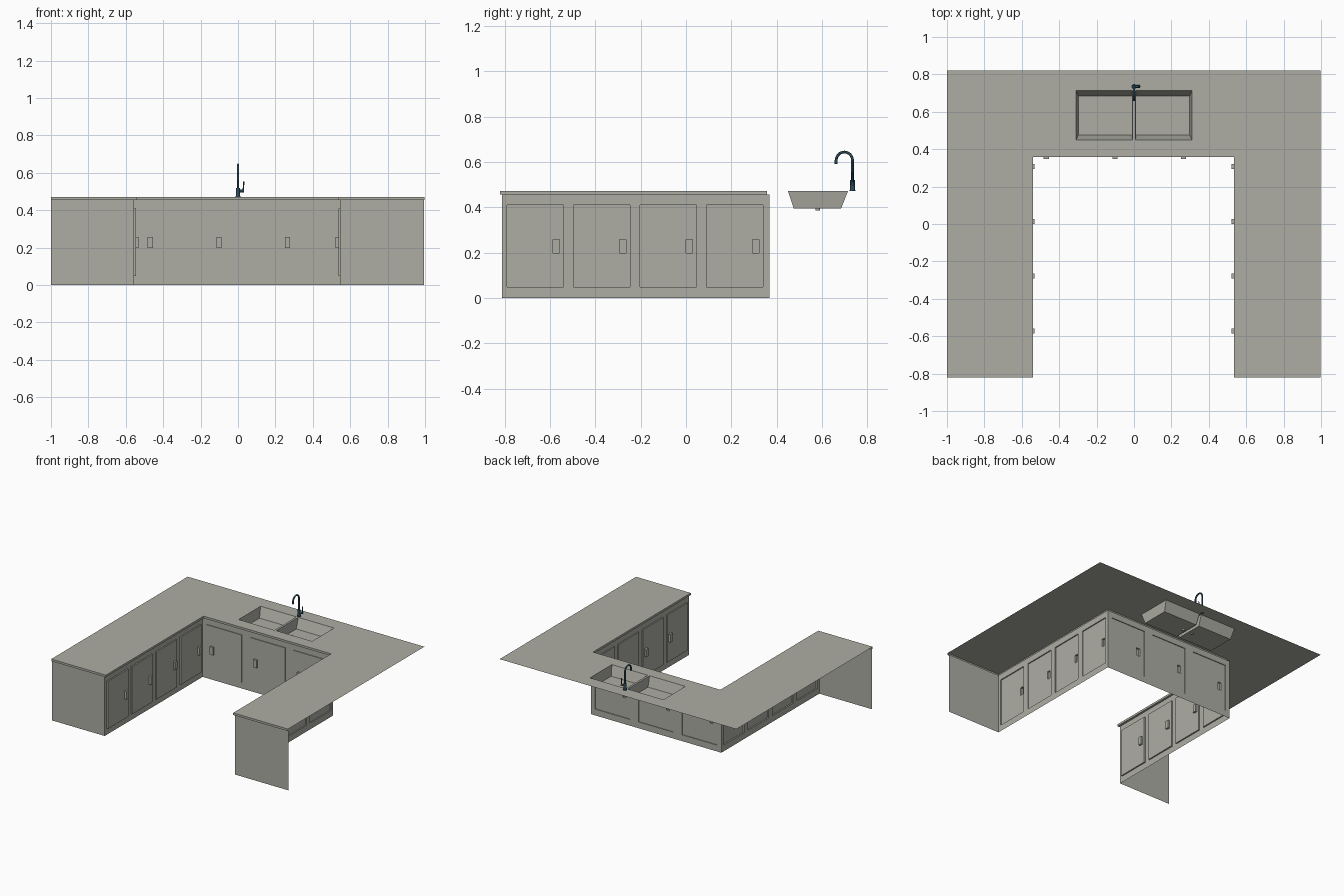
import bpy, bmesh, math
from mathutils import Vector

if "Cube" in bpy.data.objects:
    bpy.data.objects.remove(bpy.data.objects["Cube"])


def material(name, rgb):
    m = bpy.data.materials.new(name)
    m.diffuse_color = (*rgb, 1)
    m.use_nodes = True
    m.node_tree.nodes["Principled BSDF"].inputs["Base Color"].default_value = m.diffuse_color
    return m


STONE = material("warm_grey", (0.42, 0.42, 0.375))
TEAL = material("dark_teal_metal", (0.03, 0.08, 0.11))


def finish(name, bm, mat, fix=None):
    """Merge, orient and link; fix = (face test direction) for open shells."""
    bmesh.ops.remove_doubles(bm, verts=bm.verts, dist=1e-5)
    bmesh.ops.recalc_face_normals(bm, faces=bm.faces)
    if fix is not None:
        total = sum((f.normal * f.calc_area() for f in bm.faces), Vector())
        if total.dot(Vector(fix)) < 0:
            bmesh.ops.reverse_faces(bm, faces=bm.faces)
    me = bpy.data.meshes.new(name)
    bm.to_mesh(me)
    bm.free()
    me.materials.append(mat)
    ob = bpy.data.objects.new(name, me)
    bpy.context.collection.objects.link(ob)
    return ob


def quad(bm, *pts):
    bm.faces.new([bm.verts.new(p) for p in pts])


def door_front(name, u0, u1, doors, handles, depths, place, facing):
    """Open cabinet front: doors pushed out, handles pushed out further."""
    dz, hz = (0.048, 0.41), (0.198, 0.258)
    us = sorted({u0, u1, *[e for d in doors for e in d], *[e for h in handles for e in h]})
    zs = [0, dz[0], hz[0], hz[1], dz[1], TOP]

    def depth(i, j):
        u, z = (us[i] + us[i + 1]) / 2, (zs[j] + zs[j + 1]) / 2
        if hz[0] < z < hz[1] and any(a < u < b for a, b in handles):
            return depths[1]
        if dz[0] < z < dz[1] and any(a < u < b for a, b in doors):
            return depths[0]
        return 0

    bm = bmesh.new()
    nu, nz = len(us) - 1, len(zs) - 1
    for i in range(nu):
        for j in range(nz):
            d = depth(i, j)
            a, b, c, e = us[i], us[i + 1], zs[j], zs[j + 1]
            quad(bm, place(a, c, d), place(b, c, d), place(b, e, d), place(a, e, d))
            if i + 1 < nu and depth(i + 1, j) != d:
                k = depth(i + 1, j)
                quad(bm, place(b, c, d), place(b, c, k), place(b, e, k), place(b, e, d))
            if j + 1 < nz and depth(i, j + 1) != d:
                k = depth(i, j + 1)
                quad(bm, place(a, e, d), place(b, e, d), place(b, e, k), place(a, e, k))
    finish(name, bm, STONE, facing)


TOP, SLAB = 0.456, 0.472

# side cabinet fronts
side_doors = [(-0.789 + 0.2935 * i, -0.541 + 0.2935 * i) for i in range(4)]
side_handles = [(b - 0.045, b - 0.018) for a, b in side_doors]
door_front("left_cabinet_front", -0.812, 0.368, side_doors, side_handles, (0.01, 0.025),
           lambda u, z, d: (-0.556 + d, u, z), (1, 0, 0))
door_front("right_cabinet_front", -0.812, 0.368, side_doors, side_handles, (0.008, 0.023),
           lambda u, z, d: (0.545 - d, u, z), (-1, 0, 0))

# back cabinet front
back_doors = [(-0.52 + 0.367 * i, -0.225 + 0.367 * i) for i in range(3)]
back_handles = [(a + 0.037, a + 0.065) for a, b in back_doors]
door_front("back_cabinet_front", -0.556, 0.545, back_doors, back_handles, (0.006, 0.02),
           lambda u, z, d: (u, 0.368 - d, z), (0, -1, 0))

# end panels of the two arms
for name, a, b in (("left_end_panel", -1, -0.556), ("right_end_panel", 0.545, 0.995)):
    bm = bmesh.new()
    quad(bm, (a, -0.812, 0), (b, -0.812, 0), (b, -0.812, TOP), (a, -0.812, TOP))
    finish(name, bm, STONE, (0, -1, 0))

# U-shaped countertop with sink opening, and a lip along the visible edges
bm = bmesh.new()
xs = [-1, -0.54, -0.31, 0.31, 0.535, 0.997]
ys = [-0.822, 0.357, 0.45, 0.715, 0.822]
for i in range(5):
    for j in range(4):
        if (j == 0 and 0 < i < 4) or (j == 2 and i == 2):
            continue
        quad(bm, (xs[i], ys[j], SLAB), (xs[i + 1], ys[j], SLAB),
             (xs[i + 1], ys[j + 1], SLAB), (xs[i], ys[j + 1], SLAB))
outer = [(-1, -0.822), (-0.54, -0.822), (-0.54, 0.357), (0.535, 0.357), (0.535, -0.822), (0.997, -0.822)]
inner = [(-1, -0.812), (-0.556, -0.812), (-0.556, 0.368), (0.545, 0.368), (0.545, -0.812), (0.997, -0.812)]
for k in range(5):
    p, q, r, s = outer[k], outer[k + 1], inner[k + 1], inner[k]
    quad(bm, (*p, TOP), (*q, TOP), (*q, SLAB), (*p, SLAB))
    quad(bm, (*s, TOP), (*r, TOP), (*q, TOP), (*p, TOP))
finish("countertop", bm, STONE, (0, 0, 1))

# double sink: two tapered basins and the divider top
bm = bmesh.new()
for s in (-1, 1):
    top = [(s * x, y, SLAB) for x, y in ((0.008, 0.45), (0.31, 0.45), (0.31, 0.715), (0.008, 0.715))]
    low = [(s * x, y, 0.396) for x, y in ((0.012, 0.475), (0.298, 0.475), (0.298, 0.685), (0.012, 0.685))]
    quad(bm, *low)
    for k in range(4):
        n = (k + 1) % 4
        quad(bm, top[k], top[n], low[n], low[k])
quad(bm, (-0.008, 0.45, SLAB), (0.008, 0.45, SLAB), (0.008, 0.715, SLAB), (-0.008, 0.715, SLAB))
finish("double_sink", bm, STONE, (0, 0, 1))


def cylinder(name, p, q, r, mat, sides=20):
    p, q = Vector(p), Vector(q)
    bpy.ops.mesh.primitive_cylinder_add(vertices=sides, radius=r, depth=(q - p).length, location=(p + q) / 2)
    ob = bpy.context.object
    ob.name = name
    ob.rotation_euler = (q - p).to_track_quat('Z', 'Y').to_euler()
    ob.data.materials.append(mat)
    bpy.ops.object.shade_smooth_by_angle()


# drains
for side, x in (("left", -0.04), ("right", 0.04)):
    cylinder(side + "_drain", (x, 0.582, 0.385), (x, 0.582, 0.398), 0.01, STONE)

# faucet: body, side lever and gooseneck spout
FY = 0.735
cylinder("faucet_base", (0, FY, SLAB), (0, FY, 0.477), 0.014, TEAL)
cylinder("faucet_body", (0, FY, 0.475), (0, FY, 0.52), 0.011, TEAL)
cylinder("lever_pivot", (0, FY, 0.503), (0.032, FY, 0.503), 0.007, TEAL)
cylinder("lever", (0.028, FY, 0.503), (0.031, FY, 0.553), 0.0035, TEAL)
R = 0.036
path = [(FY, 0.515)] + [(FY - R + R * math.cos(t), 0.608 + R * math.sin(t))
                        for t in [math.pi * k / 16 for k in range(17)]]
bm = bmesh.new()
rings = []
for k, (y, z) in enumerate(path):
    t = math.pi * max(k - 1, 0) / 16
    ring = []
    for a in range(12):
        c, s = 0.006 * math.cos(math.tau * a / 12), 0.006 * math.sin(math.tau * a / 12)
        ring.append(bm.verts.new((c, y + s * math.cos(t), z + s * math.sin(t))))
    rings.append(ring)
for a, b in zip(rings, rings[1:]):
    for k in range(12):
        bm.faces.new((a[k], a[(k + 1) % 12], b[(k + 1) % 12], b[k]))
bm.faces.new(rings[0])
bm.faces.new(rings[-1])
spout = finish("faucet_spout", bm, TEAL)
bpy.ops.object.select_all(action='DESELECT')
spout.select_set(True)
bpy.context.view_layer.objects.active = spout
bpy.ops.object.shade_smooth_by_angle()
cylinder("spout_nozzle", (0, FY - 2 * R, 0.592), (0, FY - 2 * R, 0.61), 0.0065, TEAL)
